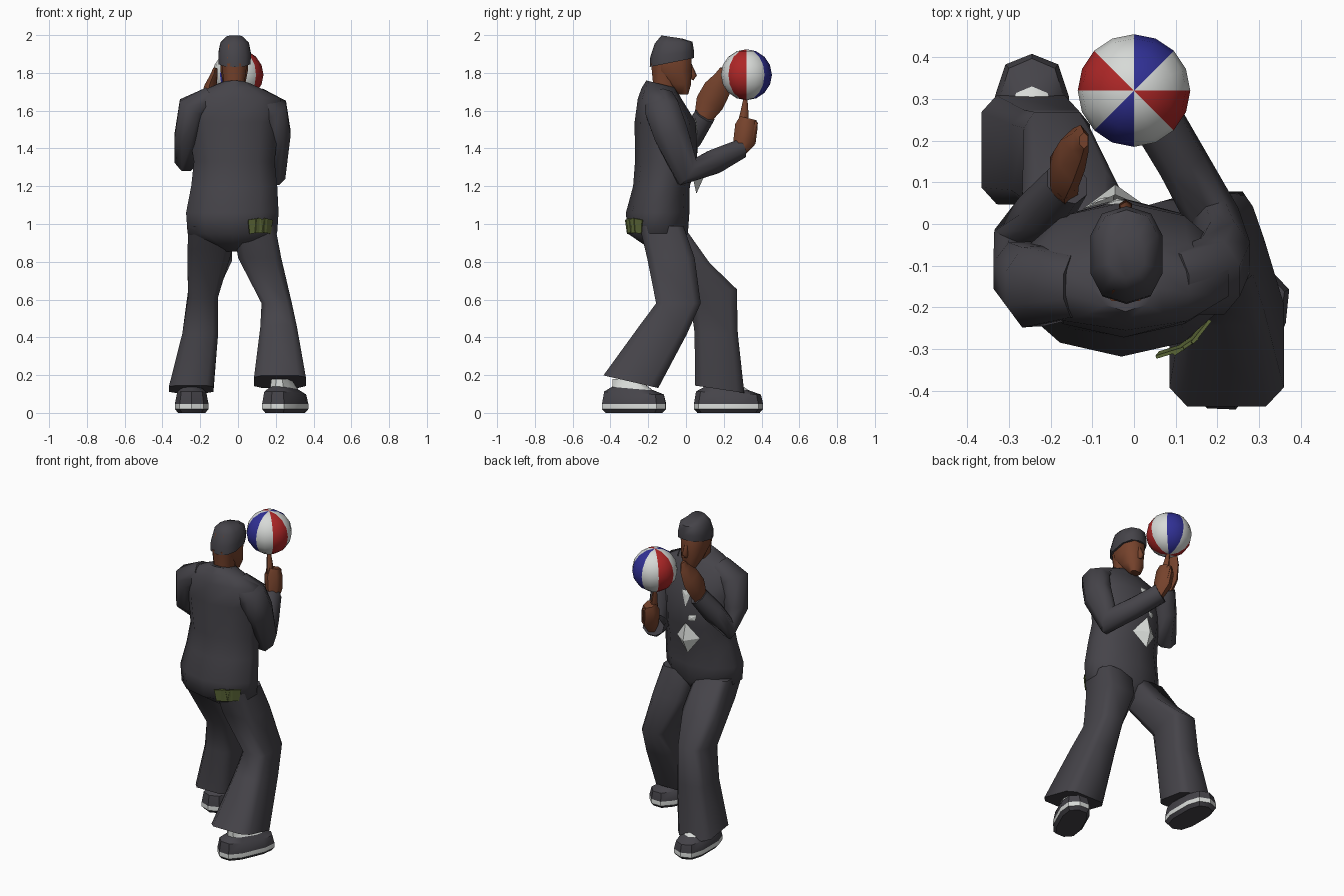
import bpy, bmesh, math
from mathutils import Vector

cube = bpy.data.objects.get("Cube")
if cube:
    bpy.data.objects.remove(cube, do_unlink=True)


def material(name, r, g, b):
    m = bpy.data.materials.new(name)
    m.use_nodes = True
    m.diffuse_color = (r, g, b, 1)
    m.node_tree.nodes["Principled BSDF"].inputs["Base Color"].default_value = (r, g, b, 1)
    return m


suit = material("charcoal cloth", .06, .057, .067)
skin = material("brown skin", .18, .055, .025)
white = material("off white", .68, .7, .68)
red = material("ball red", .42, .02, .02)
blue = material("ball blue", .03, .03, .3)
green = material("banknote green", .11, .14, .04)


def finish(name, bm, mats, rule=None, angle=60):
    """Turn a bmesh into a shaded object; rule picks the material of a face."""
    bmesh.ops.recalc_face_normals(bm, faces=bm.faces)
    if rule:
        for f in bm.faces:
            f.material_index = rule(f.calc_center_median())
    mesh = bpy.data.meshes.new(name)
    bm.to_mesh(mesh)
    bm.free()
    for m in mats:
        mesh.materials.append(m)
    ob = bpy.data.objects.new(name, mesh)
    bpy.context.collection.objects.link(ob)
    if angle:
        bpy.ops.object.select_all(action='DESELECT')
        ob.select_set(True)
        bpy.context.view_layer.objects.active = ob
        bpy.ops.object.shade_smooth_by_angle(angle=math.radians(angle))
    return ob


def skin_rings(name, rings, mats, rule=None, angle=60):
    """Bridge rings of points into a closed skin."""
    bm = bmesh.new()
    loops = [[bm.verts.new(p) for p in ring] for ring in rings]
    n = len(loops[0])
    for a, b in zip(loops, loops[1:]):
        for i in range(n):
            j = (i + 1) % n
            bm.faces.new((a[i], a[j], b[j], b[i]))
    bm.faces.new(loops[0])
    bm.faces.new(loops[-1])
    return finish(name, bm, mats, rule, angle)


def circle(n, power=1.0):
    for i in range(n):
        a = (i + .5) * math.tau / n
        c, s = math.cos(a), math.sin(a)
        yield (math.copysign(abs(c) ** power, c), math.copysign(abs(s) ** power, s))


def stack(name, rows, mats, n=8, power=.8, rule=None, angle=60):
    """Level rings: centre x, y, z, half width, half depth, slope along y."""
    rings = [[(x + rx * c, y + ry * s, z + slope * ry * s) for c, s in circle(n, power)]
             for x, y, z, rx, ry, slope in rows]
    return skin_rings(name, rings, mats, rule, angle)


def tube(name, rows, mats, n=8):
    """Limb along a path: x, y, z, radius across, radius in the bending plane."""
    pts = [Vector(r[:3]) for r in rows]
    rings = []
    for i, row in enumerate(rows):
        d = (pts[min(i + 1, len(pts) - 1)] - pts[max(i - 1, 0)]).normalized()
        u = Vector((1, 0, 0))
        u = (u - d * u.dot(d)).normalized()
        v = d.cross(u)
        rings.append([pts[i] + u * c * row[3] + v * s * row[4] for c, s in circle(n)])
    return skin_rings(name, rings, mats)


# Jacket and hips, creased down the middle of the back
stack("jacket", [
    (-.02, -.11, .855, .06, .06, 0),
    (-.03, -.15, .95, .25, .16, 0),
    (-.03, -.15, 1.06, .258, .168, 0),
    (-.02, -.13, 1.2, .24, .15, 0),
    (-.02, -.105, 1.33, .225, .165, 0),
    (-.025, -.11, 1.54, .255, .162, 0),
    (-.02, -.14, 1.665, .26, .115, 0),
    (-.02, -.14, 1.71, .16, .095, -.1),
    (-.02, -.13, 1.74, .085, .08, -.25)], [suit], n=10, power=1.05)

# Flared trouser legs
stack("front_trouser_leg", [
    (-.15, -.13, .99, .115, .12, 0),
    (-.15, -.02, .83, .122, .15, -.25),
    (-.185, .145, .63, .082, .128, .2),
    (-.2, .16, .42, .098, .118, 0),
    (-.248, .178, .125, .122, .135, -.15)], [suit], power=.42)
stack("back_trouser_leg", [
    (.085, -.13, .99, .115, .12, 0),
    (.115, -.08, .82, .118, .13, 0),
    (.205, -.04, .58, .083, .122, 0),
    (.215, -.12, .44, .1, .128, -.2),
    (.222, -.292, .165, .142, .15, -.23)], [suit], power=.42)

# Shoes with pale soles, a pointed toe and a pale sock at the ankle
for name, x, y, yaw in (("front_shoe", -.245, .225, 0), ("back_shoe", .25, -.275, -.42)):
    shoe = stack(name, [
        (0, 0, 0, .075, .165, 0),
        (0, 0, .02, .092, .183, 0),
        (0, 0, .048, .092, .183, 0),
        (0, 0, .105, .08, .172, -.05),
        (0, -.01, .13, .055, .115, -.08),
        (0, -.05, .18, .045, .07, 0)], [suit, white], n=10, power=.7,
        rule=lambda c: int(.02 < c.z < .048 or c.z > .14), angle=35)
    shoe.location = (x, y, 0)
    shoe.rotation_euler.z = yaw

# Sleeves
tube("left_sleeve", [
    (.1, -.14, 1.665, .06, .08),
    (.19, -.125, 1.605, .08, .1),
    (.212, -.08, 1.48, .072, .1),
    (.195, .005, 1.275, .063, .085),
    (.115, .15, 1.33, .062, .07),
    (.035, .285, 1.395, .065, .055)], [suit])
tube("right_sleeve", [
    (-.14, -.15, 1.675, .06, .08),
    (-.24, -.15, 1.615, .085, .105),
    (-.275, -.12, 1.45, .068, .09),
    (-.275, -.04, 1.35, .07, .075),
    (-.215, .03, 1.46, .07, .065),
    (-.16, .1, 1.575, .055, .06)], [suit])

# Hands: the left one spins the ball on a raised finger
tube("left_hand", [
    (.05, .28, 1.38, .035, .035),
    (.04, .31, 1.44, .05, .06),
    (.03, .32, 1.52, .05, .06),
    (.03, .33, 1.56, .035, .045)], [skin], n=6)
tube("left_finger", [
    (.02, .3, 1.52, .022, .03),
    (.01, .31, 1.6, .017, .02),
    (0, .315, 1.67, .01, .01)], [skin], n=6)
tube("left_thumb", [
    (.05, .34, 1.46, .02, .025),
    (.04, .37, 1.54, .01, .012)], [skin], n=6)
tube("right_hand", [
    (-.165, .085, 1.55, .035, .045),
    (-.167, .125, 1.64, .04, .075),
    (-.147, .165, 1.715, .035, .072),
    (-.128, .195, 1.78, .022, .045),
    (-.12, .2, 1.825, .012, .02)], [skin], n=6)

# Neck, head, nose and cap
stack("neck", [
    (-.02, -.11, 1.66, .06, .06, 0),
    (-.02, -.115, 1.76, .06, .065, 0),
    (-.02, -.105, 1.85, .072, .085, 0)], [skin])
stack("head", [
    (-.02, -.015, 1.685, .035, .028, 0),
    (-.02, -.035, 1.74, .062, .066, 0),
    (-.02, -.07, 1.81, .077, .105, 0),
    (-.02, -.075, 1.88, .08, .11, 0),
    (-.02, -.08, 1.95, .065, .085, 0)], [skin])
tube("nose", [
    (-.02, .02, 1.85, .008, .008),
    (-.02, .04, 1.785, .018, .018),
    (-.02, .03, 1.765, .012, .01)], [skin], n=6)
stack("cap", [
    (-.018, -.075, 1.855, .088, .117, .2),
    (-.018, -.073, 1.9, .09, .116, .12),
    (-.018, -.066, 1.96, .078, .1, .05),
    (-.018, -.075, 1.99, .045, .055, -.15)], [suit], n=10)


# Shirt showing between the jacket edges, and a pocket square
def plate(name, mat, outline, centre):
    bm = bmesh.new()
    rim = [bm.verts.new(p) for p in outline]
    mid = bm.verts.new(centre)
    for i, v in enumerate(rim):
        bm.faces.new((v, rim[(i + 1) % len(rim)], mid))
    return finish(name, bm, [mat], angle=0)


plate("shirt_front", white,
      [(-.045, .07, 1.36), (-.125, .035, 1.265), (-.05, .055, 1.16), (.04, .035, 1.25)],
      (-.045, .095, 1.25))
plate("pocket_square", white,
      [(-.11, .045, 1.415), (-.06, .062, 1.41), (-.06, .065, 1.375), (-.1, .05, 1.375)],
      (-.08, .062, 1.395))
plate("shirt_collar", white,
      [(-.07, .046, 1.56), (-.04, .062, 1.45), (-.005, .05, 1.56)],
      (-.038, .058, 1.53))

# Folded notes fanned around the back pocket
for k, (x, y) in enumerate(((.09, -.304), (.122, -.29), (.155, -.26))):
    bm = bmesh.new()
    bmesh.ops.create_cube(bm, size=1)
    bmesh.ops.scale(bm, vec=(.07, .008, .075), verts=bm.verts)
    note = finish("banknote", bm, [green], angle=0)
    note.location = (x, y, .99)
    note.rotation_euler = (.1, .15 * (k - 1), .3 + .3 * k)

# Striped ball: eight wedges around the upright axis
bm = bmesh.new()
bmesh.ops.create_uvsphere(bm, u_segments=16, v_segments=8, radius=.135)
pattern = (0, 2, 0, 1, 0, 2, 0, 1)
ball = finish("ball", bm, [white, red, blue],
              lambda c: pattern[int(math.atan2(c.y, c.x) % math.tau / (math.tau / 8)) % 8])
ball.location = (0, .32, 1.79)
